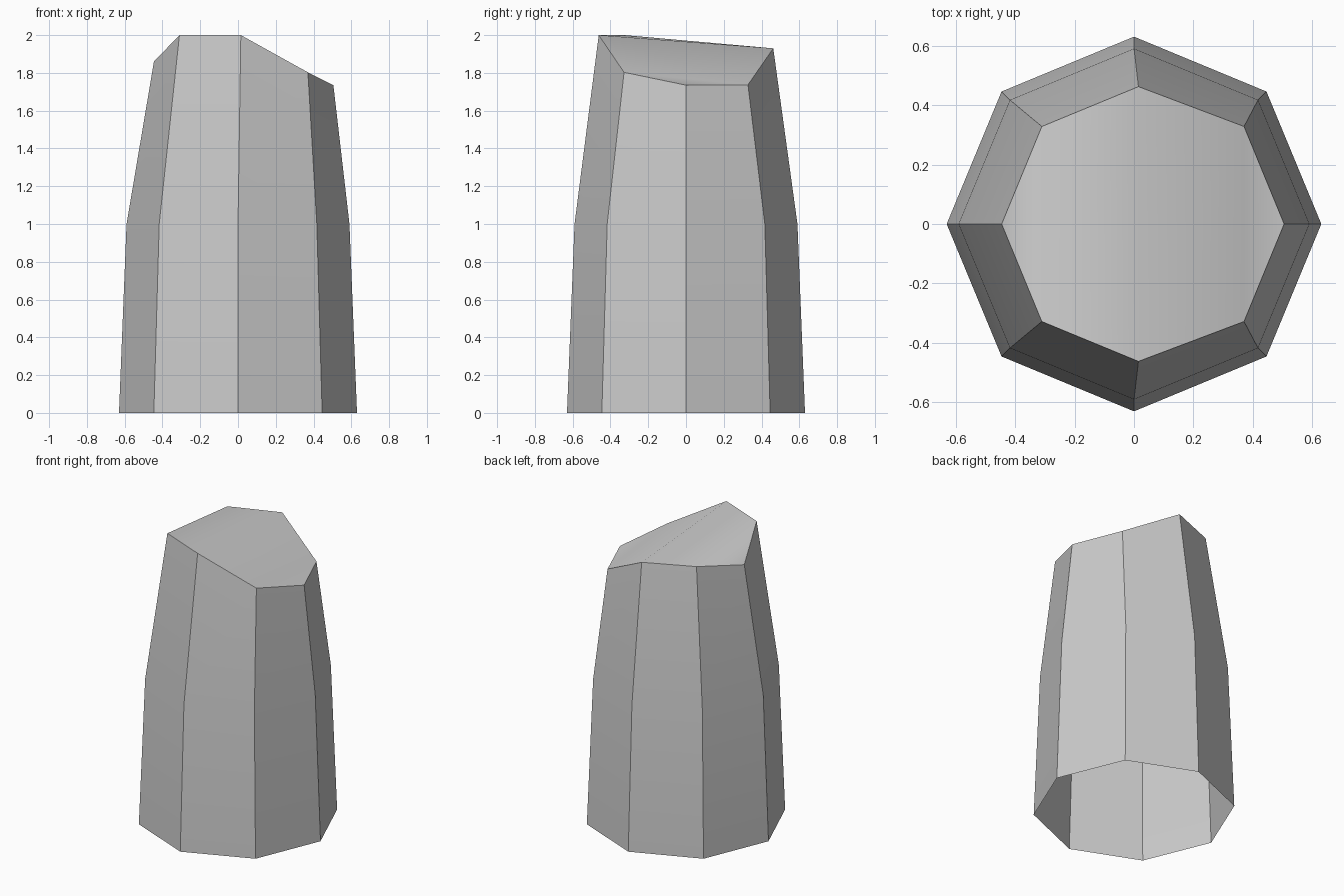
import bpy, bmesh
from math import cos, sin, pi, radians

if "Cube" in bpy.data.objects:
    bpy.data.objects.remove(bpy.data.objects["Cube"])

N = 8
bm = bmesh.new()


def ring(radius, z):
    return [bm.verts.new((radius * cos(k * 2 * pi / N), radius * sin(k * 2 * pi / N), z))
            for k in range(N)]


# Tapered lower rings
base = ring(0.63, 0.0)
middle = ring(0.59, 1.0)

# Slanted top: bent profile along x (x, half width, height), tilted down toward the back
profile = [(0.505, 0.0, 1.735), (0.37, 0.328, 1.77), (0.015, 0.462, 1.965),
           (-0.31, 0.328, 1.968), (-0.445, 0.0, 1.86)]
tilts = [0.0, 0.033, 0.035, 0.032, 0.0]
top = [bm.verts.new((x, y, z - t)) for (x, y, z), t in zip(profile, tilts)]
top += [bm.verts.new((x, -y, z + t)) for (x, y, z), t in list(zip(profile, tilts))[3:0:-1]]

# Side walls, open underneath
for lower, upper in ((base, middle), (middle, top)):
    for k in range(N):
        j = (k + 1) % N
        bm.faces.new((lower[k], lower[j], upper[j], upper[k]))

# Cap in strips across the bend
for ids in ((0, 1, 7), (1, 2, 6, 7), (2, 3, 5, 6), (3, 4, 5)):
    bm.faces.new([top[i] for i in ids])

mesh = bpy.data.meshes.new("broken_column")
bm.to_mesh(mesh)
bm.free()
obj = bpy.data.objects.new("broken_column", mesh)
bpy.context.collection.objects.link(obj)

# Soft shading on shallow bends, sharp corners
bpy.context.view_layer.objects.active = obj
obj.select_set(True)
bpy.ops.object.shade_smooth_by_angle(angle=radians(42))
